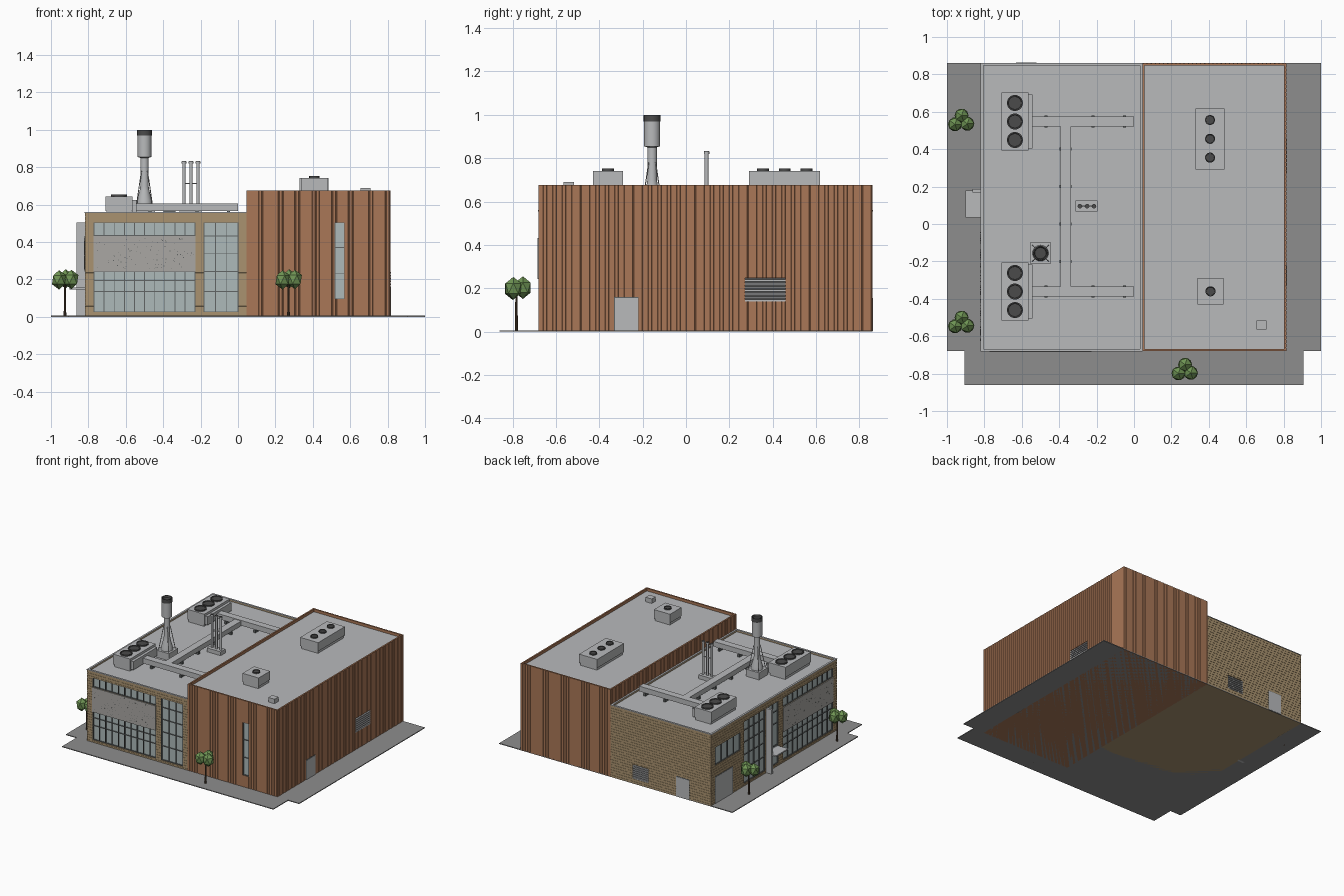
import bpy, bmesh, math, random
from mathutils import Matrix, Vector

if "Cube" in bpy.data.objects:
    bpy.data.objects.remove(bpy.data.objects["Cube"])

random.seed(3)

def mat(name, r, g, b):
    m = bpy.data.materials.new(name)
    m.diffuse_color = (r, g, b, 1)
    m.use_nodes = True
    m.node_tree.nodes["Principled BSDF"].inputs["Base Color"].default_value = m.diffuse_color
    return m

TAN = mat("tan_siding", .40, .29, .16)
RED = mat("red_cladding", .40, .185, .095)
GLASS = mat("glass", .42, .49, .49)
DARK = mat("dark_metal", .07, .07, .07)
FRAME = mat("frame", .12, .13, .13)
PAVE = mat("paving", .27, .27, .27)
METAL = mat("light_metal", .48, .49, .50)
PANEL = mat("perforated_panel", .40, .39, .37)
LEAF = mat("leaves", .16, .30, .09)
BARK = mat("bark", .08, .05, .03)

def finish(bm, name, m=None):
    me = bpy.data.meshes.new(name)
    bmesh.ops.recalc_face_normals(bm, faces=bm.faces)
    bm.to_mesh(me)
    bm.free()
    ob = bpy.data.objects.new(name, me)
    bpy.context.collection.objects.link(ob)
    if m:
        me.materials.append(m)
    return ob

def boxes(name, lst, m=None):
    """One object from several boxes given as (x0,x1,y0,y1,z0,z1)."""
    bm = bmesh.new()
    for x0, x1, y0, y1, z0, z1 in lst:
        M = Matrix.Translation(((x0+x1)/2, (y0+y1)/2, (z0+z1)/2)) @ Matrix.Diagonal((abs(x1-x0), abs(y1-y0), abs(z1-z0), 1))
        bmesh.ops.create_cube(bm, size=1, matrix=M)
    return finish(bm, name, m)

def lathe(name, x, y, prof, m=None, n=20):
    """Revolved solid from (radius, z) points."""
    bm = bmesh.new()
    rings = [[bm.verts.new((x+r*math.cos(2*math.pi*i/n), y+r*math.sin(2*math.pi*i/n), z)) for i in range(n)] for r, z in prof]
    loft(bm, rings)
    ob = finish(bm, name, m)
    bpy.ops.object.select_all(action='DESELECT')
    ob.select_set(True)
    bpy.context.view_layer.objects.active = ob
    bpy.ops.object.shade_smooth_by_angle(angle=math.radians(35))
    return ob

def loft(bm, rings):
    n = len(rings[0])
    for a, b in zip(rings, rings[1:]):
        for i in range(n):
            bm.faces.new((a[i], a[(i+1) % n], b[(i+1) % n], b[i]))
    bm.faces.new(rings[0])
    bm.faces.new(rings[-1])

# Wall planes: axis, position, outward sign
FACES = {'front': ('y', -.68, -1), 'left': ('x', -.818, -1), 'right': ('x', .815, 1), 'back': ('y', .86, 1)}

def on_wall(f, u0, u1, z0, z1, d0, d1):
    ax, p, s = FACES[f]
    a, b = sorted((p+s*d0, p+s*d1))
    return (a, b, u0, u1, z0, z1) if ax == 'x' else (u0, u1, a, b, z0, z1)

tan_cuts = [(-.806, .033, -.668, .848, .542, .7)]
red_cuts = [(.057, .803, -.668, .848, .652, .8)]

def glazing(name, f, u0, u1, z0, z1, n, zs, cuts):
    """Recessed glass pane with a grid of mullions."""
    cuts.append(on_wall(f, u0, u1, z0, z1, -.014, .05))
    boxes(name+"_glass", [on_wall(f, u0, u1, z0, z1, -.02, -.010)], GLASS)
    w = .0022
    us = [u0+w+(u1-u0-2*w)*i/n for i in range(n+1)]
    bars = [on_wall(f, u-w, u+w, z0, z1, -.012, -.002) for u in us]
    bars += [on_wall(f, u0, u1, z-w, z+w, -.012, -.003) for z in [z0+w, z1-w]+zs]
    boxes(name+"_mullions", bars, FRAME)

def louvre(name, f, u0, u1, z0, z1, cuts, n=7):
    cuts.append(on_wall(f, u0, u1, z0, z1, -.016, .05))
    boxes(name+"_back", [on_wall(f, u0, u1, z0, z1, -.02, -.014)], DARK)
    st = (z1-z0)/n
    boxes(name+"_slats", [on_wall(f, u0, u1, z0+i*st, z0+(i+.55)*st, -.014, .002) for i in range(n)], METAL)

def door(name, f, u0, u1, z1, m=METAL):
    boxes(name+"_frame", [on_wall(f, u0-.004, u1+.004, 0, z1+.004, -.005, .001)], FRAME)
    boxes(name, [on_wall(f, u0, u1, .004, z1, -.005, .003)], m)

# Paving
boxes("paving", [(-1, 1, -.68, .86, 0, .006), (-.907, .905, -.86, -.68, 0, .006)], PAVE)

# Big corner windows on front and left: lower glass, projecting screen, clerestory strip
for f, a, b in (('front', -.772, -.227), ('left', -.635, -.02)):
    glazing(f+"_lower_window", f, a, b, .025, .243, 10, [.135, .195], tan_cuts)
    glazing(f+"_upper_window", f, a, b, .433, .505, 10, [], tan_cuts)
    boxes(f+"_screen", [on_wall(f, a, b, .243, .433, -.004, .004)], PANEL)
    dots = []
    for _ in range(90):
        u, z = random.uniform(a+.01, b-.01), random.uniform(.255, .42)
        dots.append(on_wall(f, u-.002, u+.002, z-.002, z+.002, .003, .0045))
    boxes(f+"_screen_holes", dots, FRAME)
glazing("front_tall_window", 'front', -.184, .003, .025, .505, 3, [.135, .243, .34, .433], tan_cuts)
glazing("left_tall_window", 'left', .20, .457, .025, .505, 4, [.135, .243, .34, .433], tan_cuts)
glazing("entrance_window", 'left', .035, .165, .025, .505, 2, [.17, .34, .433], tan_cuts)
glazing("left_rear_window", 'left', .50, .81, .30, .44, 4, [], tan_cuts)
glazing("slot_window", 'front', .516, .57, .095, .505, 1, [.233, .37], red_cuts)

# Louvres and doors
louvre("right_louvre", 'right', .273, .458, .139, .247, red_cuts)
louvre("back_louvre", 'back', -.28, -.145, .04, .147, tan_cuts)
door("right_door", 'right', -.328, -.222, .155)
door("back_door", 'back', -.63, -.52, .155)
door("loading_door", 'left', .60, .81, .21)

# Entrance fin and canopy
boxes("entrance_fin", [(-.863, -.81, .168, .186, 0, .505)], METAL)
boxes("entrance_canopy", [(-.9, -.81, .035, .18, .147, .157)], METAL)

# Tan wing: stacked siding courses
bm = bmesh.new()
rings = []
N = 28
for i in range(N):
    for t, d in ((0, 0), (.85, 0), (.86, .0015), (.999, .0015)):
        z = .557*(i+t)/N
        rings.append([bm.verts.new((x, y, z)) for x, y in
                      ((-.818+d, -.68+d), (.045, -.68+d), (.045, .86-d), (-.818+d, .86-d))])
loft(bm, rings)
tan_wing = finish(bm, "tan_wing", TAN)

# Red wing: vertical ribbed cladding profile
bm = bmesh.new()
cs = [Vector(c) for c in ((.045, -.68), (.815, -.68), (.815, .86), (.045, .86))]
pts = []
for k in range(4):
    p, q = cs[k], cs[(k+1) % 4]
    e = (q-p).normalized()
    n_in = Vector((-e.y, e.x))
    n = round((q-p).length/.022)
    for i in range(n):
        for t, d in ((0, 0), (.7, 0), (.75, .0015), (.95, .0015)):
            pts.append(p+(q-p)*((i+t)/n)+n_in*d)
loft(bm, [[bm.verts.new((p.x, p.y, z)) for p in pts] for z in (0, .676)])
red_wing = finish(bm, "red_wing", RED)

# Cut window recesses and the roof wells
for ob, cuts in ((tan_wing, tan_cuts), (red_wing, red_cuts)):
    c = boxes("cutter", cuts)
    c.hide_render = True
    md = ob.modifiers.new("cut", 'BOOLEAN')
    md.object, md.operation, md.solver = c, 'DIFFERENCE', 'EXACT'
    bpy.context.view_layer.objects.active = ob
    bpy.ops.object.modifier_apply(modifier="cut")
    bpy.data.objects.remove(c)

# Roof decks and the metal coping of the tan wing
boxes("tan_roof", [(-.808, .035, -.67, .85, .535, .545)], METAL)
boxes("red_roof", [(.055, .805, -.67, .85, .645, .655)], METAL)
boxes("coping", [(-.82, -.805, -.682, .862, .555, .56), (.032, .045, -.682, .862, .555, .56),
                 (-.82, .045, -.682, -.667, .555, .56), (-.82, .045, .847, .862, .555, .56)], METAL)

# Rooftop units with fans
def unit(name, x0, x1, y0, y1, z0, z1, ys, r):
    boxes(name, [(x0+.006, x1-.006, y0+.006, y1-.006, z0, z0+.025), (x0, x1, y0, y1, z0+.02, z1)], METAL)
    for i, y in enumerate(ys):
        lathe(f"{name}_fan_{i+1}", (x0+x1)/2, y, [(r, z1-.002), (r, z1+.010), (r*.85, z1+.010), (r*.8, z1+.006)], DARK)

for name, y in (("rear_chiller", .548), ("front_chiller", -.361)):
    unit(name, -.709, -.564, y-.155, y+.155, .545, .643, (y-.099, y, y+.099), .043)
    boxes(name+"_plenum", [(-.566, -.543, y-.145, y+.145, .56, .625)], METAL)
    boxes(name+"_duct", [(-.545, 0, y-.027, y+.027, .567, .607)], METAL)
unit("long_air_unit", .329, .484, .291, .618, .655, .742, (.355, .455, .556), .027)
unit("small_air_unit", .34, .478, -.43, -.29, .655, .742, (-.36,), .027)
boxes("roof_hatch", [(.655, .708, -.564, -.516, .655, .69)], METAL)

# Cross duct and duct feet
boxes("cross_duct", [(-.393, -.337, -.36, .525, .565, .603)], METAL)
feet = [(x-.008, x+.008, y-.032, y+.032, .545, .568) for y in (.548, -.361) for x in (-.47, -.22, -.05)]
feet += [(-.397, -.333, y-.008, y+.008, .545, .568) for y in (-.2, 0, .2, .4)]
boxes("duct_feet", feet, FRAME)

# Exhaust stack with braces
sx, sy = -.5, -.156
boxes("stack_base", [(sx-.056, sx+.056, sy-.056, sy+.056, .545, .60)], METAL)
lathe("stack", sx, sy, [(.043, .60), (.04, .625), (.026, .675), (.022, .70), (.022, .85), (.037, .855), (.037, .97)], METAL)
lathe("stack_cap", sx, sy, [(.039, .97), (.039, 1.0), (.033, 1.0), (.03, .985)], DARK)
bm = bmesh.new()
for i in range(4):
    a = math.pi/4+i*math.pi/2
    p = Vector((sx+.06*math.cos(a), sy+.06*math.sin(a), .60))
    q = Vector((sx+.023*math.cos(a), sy+.023*math.sin(a), .78))
    M = Matrix.Translation((p+q)/2) @ (q-p).to_track_quat('Z', 'Y').to_matrix().to_4x4()
    bmesh.ops.create_cone(bm, cap_ends=True, segments=6, radius1=.0025, radius2=.0025, depth=(q-p).length, matrix=M)
finish(bm, "stack_braces", METAL)

# Triple vent pipes
boxes("vent_base", [(-.313, -.195, .066, .125, .545, .575)], METAL)
for i, x in enumerate((-.289, -.251, -.214)):
    lathe(f"vent_pipe_{i+1}", x, .095, [(.009, .57), (.009, .82), (.0125, .82), (.0125, .83)], METAL, 12)
    lathe(f"vent_mouth_{i+1}", x, .095, [(.011, .829), (.011, .832)], DARK, 12)
boxes("vent_tie", [(-.295, -.208, .092, .098, .711, .717)], METAL)

# Trees: three faceted blobs on a thin trunk
for i, (x, y) in enumerate(((-.925, .55), (-.925, -.53), (.27, -.782))):
    lathe(f"tree_trunk_{i+1}", x, y, [(.007, 0), (.005, .17)], BARK, 8)
    bm = bmesh.new()
    for dx, dy, dz in ((.003, .03, .003), (-.032, -.017, -.002), (.034, -.014, 0)):
        M = Matrix.Translation((x+dx, y+dy, .2+dz)) @ Matrix.Diagonal((.042, .042, .052, 1))
        bmesh.ops.create_icosphere(bm, subdivisions=1, radius=1, matrix=M)
    finish(bm, f"tree_crown_{i+1}", LEAF)
